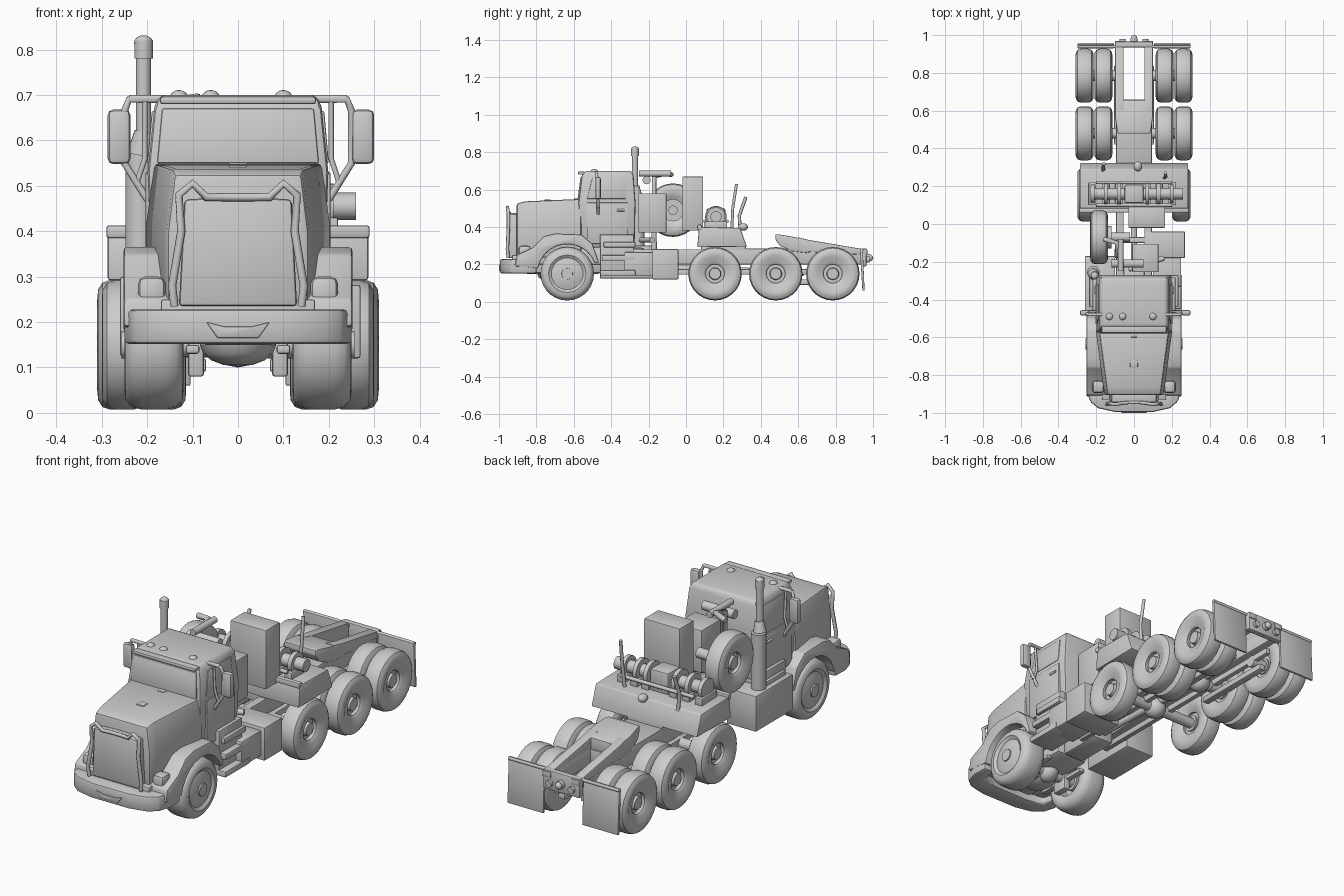
import bpy, bmesh, math
from mathutils import Vector

if "Cube" in bpy.data.objects:
    bpy.data.objects.remove(bpy.data.objects["Cube"])


def finish(name, bm, bevel=0, angle=35):
    bmesh.ops.recalc_face_normals(bm, faces=bm.faces)
    if bevel:
        bmesh.ops.bevel(bm, geom=[e for e in bm.edges if e.calc_face_angle(0) > 0.5], offset=bevel,
                        segments=2, profile=0.5, affect='EDGES', clamp_overlap=True)
    me = bpy.data.meshes.new(name)
    bm.to_mesh(me)
    bm.free()
    me.shade_smooth()
    me.set_sharp_from_angle(angle=math.radians(angle))
    ob = bpy.data.objects.new(name, me)
    bpy.context.collection.objects.link(ob)
    return ob


def loft(name, rings, bevel=0, closed=False):
    bm = bmesh.new()
    vs = [[bm.verts.new(p) for p in r] for r in rings]
    n = len(vs[0])
    for i in range(len(vs) - (0 if closed else 1)):
        a, b = vs[i], vs[(i + 1) % len(vs)]
        for j in range(n):
            bm.faces.new((a[j], a[(j + 1) % n], b[(j + 1) % n], b[j]))
    if not closed:
        bm.faces.new(vs[0])
        bm.faces.new(vs[-1])
    return finish(name, bm, bevel)


def prism(name, pts, axis, a, b, bevel=0):
    put = {'x': lambda p, t: (t, p[0], p[1]), 'y': lambda p, t: (p[0], t, p[1]),
           'z': lambda p, t: (p[0], p[1], t)}[axis]
    return loft(name, [[put(p, t) for p in pts] for t in (a, b)], bevel)


def box(name, x0, x1, y0, y1, z0, z1, bevel=0.006):
    return prism(name, [(x0, y0), (x1, y0), (x1, y1), (x0, y1)], 'z', z0, z1, bevel)


def rod(name, p, q, r, r2=None, n=14):
    p, q = Vector(p), Vector(q)
    bm = bmesh.new()
    bmesh.ops.create_cone(bm, cap_ends=True, segments=n, radius1=r, radius2=r2 or r, depth=(q - p).length)
    rot = (q - p).to_track_quat('Z', 'Y')
    for v in bm.verts:
        v.co = rot @ v.co + (p + q) / 2
    return finish(name, bm)


def ball(name, c, r, sc=(1, 1, 1)):
    bm = bmesh.new()
    bmesh.ops.create_uvsphere(bm, u_segments=16, v_segments=8, radius=r)
    for v in bm.verts:
        v.co = Vector(c) + Vector(a * b for a, b in zip(v.co, sc))
    return finish(name, bm)


def pipe(name, pts, r):
    cu = bpy.data.curves.new(name, 'CURVE')
    cu.dimensions, cu.bevel_depth, cu.bevel_resolution, cu.use_fill_caps = '3D', r, 2, True
    sp = cu.splines.new('POLY')
    sp.points.add(len(pts) - 1)
    for s, p in zip(sp.points, pts):
        s.co = (*p, 1)
    bpy.context.collection.objects.link(bpy.data.objects.new(name, cu))


def wheel(name, x, y, z, w, s, front=False):
    prof = [(.42, .085), (.5, .1), (.48, .122), (.38, .137), (.2, .143), (-.2, .143), (-.38, .137), (-.48, .122),
            (-.5, .1), (-.42, .075)]
    prof += [(-.1, .07), (-.1, .008), (.5, .008), (.5, .05), (.44, .075)] if front else \
            [(-.3, .055), (.3, .05), (.4, .062)]
    N = 28
    loft(name, [[(x + s * t * w, y + r * math.cos(2 * math.pi * i / N), z + r * math.sin(2 * math.pi * i / N))
                 for t, r in prof] for i in range(N)], closed=True)
    end = .55 if front else .3
    rod(name + "_hub", (x - s * w * .3, y, z), (x + s * w * end, y, z), .04, .03)
    if not front:
        rod(name + "_disc", (x - s * w * .2, y, z), (x + s * w * .1, y, z), .058)


def rect(x, y0, y1, z):
    return [(-x, y0, z), (x, y0, z), (x, y1, z), (-x, y1, z)]


AX = (0.155, 0.48, 0.785)
# Wheels, fenders, rails and everything that repeats on both sides
for s, side in ((1, "right"), (-1, "left")):
    wheel(f"front_wheel_{side}", s * .185, -.635, .15, .13, s, True)
    wheel(f"lift_wheel_{side}", s * .25, AX[0], .15, .1, s)
    for i, y in enumerate(AX[1:]):
        wheel(f"outer_rear_wheel_{i}_{side}", s * .262, y, .15, .096, s)
        wheel(f"inner_rear_wheel_{i}_{side}", s * .162, y, .15, .096, s)
        rod(f"rear_axle_{i}_{side}", (s * .06, y, .15), (s * .24, y, .15), .028)
    arc = [(-.635 + .158 * math.cos(math.radians(a)), .15 + .158 * math.sin(math.radians(a)))
           for a in range(20, 171, 15)]
    prism(f"front_fender_{side}", [(-.915, .19), (-.905, .25), (-.82, .29), (-.76, .35), (-.7, .365), (-.56, .36),
          (-.5, .31), (-.465, .21)] + arc, 'x', s * .14, s * .252, .008)
    box(f"frame_rail_{side}", s * .055, s * .095, -.9, .96, .2, .28, .004)
    box(f"lower_rail_{side}", s * .06, s * .085, -.3, .9, .145, .175, .004)
    prism(f"rear_ramp_{side}", [(.6, .27), (.6, .345), (.66, .33), (.97, .278), (.97, .25)],
          'x', s * .055, s * .1, .004)
    prism(f"mud_flap_{side}", [(.93, .28), (.945, .285), (.955, .06), (.943, .06)], 'x', s * .105, s * .3, .003)
    rod(f"flap_bar_{side}", (s * .05, .94, .275), (s * .3, .94, .275), .009)
    box(f"spring_{side}", s * .085, s * .115, -.78, -.5, .13, .15)
    box(f"spring_hanger_{side}", s * .075, s * .11, -.68, -.6, .08, .2)
    box(f"rear_spring_{side}", s * .07, s * .105, .42, .84, .09, .12)
    # Mirrors and their brackets
    m = .275 if s > 0 else .262
    box(f"mirror_{side}", s * (m - .025), s * (m + .025), -.485, -.455, .548, .668, .012)
    pipe(f"mirror_bracket_{side}", [(s * .16, -.48, .69), (s * .24, -.48, .69), (s * .25, -.475, .665),
                                    (s * .25, -.47, .55), (s * .2, -.47, .47)], .008)
    pipe(f"mirror_stay_{side}", [(s * .205, -.48, .69), (s * .205, -.47, .56), (s * .225, -.47, .5)], .006)
    # Doors, windows and side trim of the cab
    prism(f"door_{side}", [(-.53, .31), (-.31, .31), (-.31, .53), (-.53, .53)], 'x', s * .18, s * .204, .004)
    loft(f"side_window_{side}", [[(s * x, -.53, .55), (s * x, -.32, .55), (s * (x - .01), -.32, .665),
                                 (s * (x - .01), -.5, .665)] for x in (.17, .2)], .004)
    rod(f"door_handle_{side}", (s * .206, -.37, .49), (s * .206, -.33, .49), .006)
    # Steps
    for k, (z, d) in enumerate(((.14, .255), (.22, .25), (.29, .235))):
        box(f"step_{k}_{side}", s * .12, s * d, -.46 + k * .01, -.27, z, z + .03)
    box(f"step_support_{side}", s * .12, s * .22, -.46, -.28, .15, .36)
    box(f"headlight_{side}", s * .16, s * .22, -.895, -.83, .23, .3, .015)
    # Grille guard uprights
    pipe(f"grille_guard_{side}", [(s * .03, -.945, .475), (s * .07, -.95, .475), (s * .1, -.955, .505),
         (s * .13, -.95, .48), (s * .125, -.95, .4), (s * .145, -.955, .28), (s * .14, -.95, .235)], .009)

# Hood, grille and bumper
loft("hood", [[(-w1, y, z0), (w1, y, z0), (w1, y, z0 + .17), (w2, y, z1), (-w2, y, z1), (-w1, y, z0 + .17)]
     for y, w1, w2, z0, z1 in ((-.905, .155, .14, .23, .525), (-.86, .163, .146, .23, .537),
                               (-.56, .203, .185, .25, .55))], .01)
prism("grille", [(-.13, .235), (.13, .235), (.118, .47), (.03, .475), (-.03, .475), (-.118, .47)],
      'y', -.945, -.89, .008)
pipe("guard_top_bar", [(-.03, -.945, .475), (.03, -.945, .475)], .009)
box("hood_ornament_base", -.02, .02, -.76, -.72, .53, .546, .004)
out = [(.248, -.8), (.25, -.88), (.232, -.94), (.19, -.975), (.1, -.995)]
inn = [(.1, -.9), (.18, -.88), (.19, -.8)]
prism("front_bumper", out + [(-x, y) for x, y in out[::-1]] + [(-x, y) for x, y in inn[::-1]] + inn,
      'z', .152, .228, .01)
prism("bumper_centre", [(-.07, .2), (-.045, .165), (.045, .165), (.07, .2), (.03, .19), (-.03, .19)],
      'y', -1.0, -.95, .003)
box("front_floor", -.17, .17, -.93, -.8, .19, .25)

# Cab
loft("cab", [rect(.19, -.56, -.275, .29), rect(.199, -.575, -.27, .53), rect(.184, -.558, -.28, .675),
             rect(.172, -.54, -.29, .7)], .012)
loft("windscreen", [[(-.178, y, .55), (.178, y, .55), (.167, y + .017, .67), (-.167, y + .017, .67)]
                    for y in (-.58, -.55)], .004)
box("sun_visor", -.172, .172, -.577, -.54, .68, .697)
rod("roof_bar", (-.24, -.48, .692), (.24, -.48, .692), .008)
for x in (-.13, -.06, .1):
    ball("roof_light", (x, -.49, .695), .02, (1, 1, .8))
box("wiper_base", -.02, .02, -.6, -.57, .54, .552, .004)

# Exhaust stack
rod("exhaust_muffler", (-.215, -.255, .29), (-.215, -.255, .57), .034)
rod("exhaust_neck", (-.215, -.265, .57), (-.208, -.27, .62), .03, .02)
rod("exhaust_pipe", (-.208, -.273, .6), (-.208, -.273, .79), .017)
rod("exhaust_tip", (-.208, -.273, .78), (-.208, -.273, .82), .021)
ball("exhaust_cap", (-.208, -.273, .815), .021, (1, 1, .8))

# Boxes, tanks and spare wheel behind the cab
box("rear_cabinet", -.03, .165, -.02, .092, .38, .67)
box("cab_back_box", -.01, .13, -.255, -.105, .37, .58)
box("right_tank", .06, .27, -.18, -.04, .12, .282)
box("right_tool_box", .1, .25, -.33, -.17, .14, .265)
box("left_tank", -.26, -.1, -.46, -.17, .125, .3)
wheel("spare_wheel", -.185, -.07, .49, .095, -1)
rod("spare_shaft", (-.19, -.07, .49), (-.02, -.07, .49), .025)
rod("spare_flange", (-.14, -.07, .49), (-.12, -.07, .49), .06)
pipe("carrier_hoist", [(-.09, -.17, .27), (-.09, -.17, .67), (-.09, -.1, .69), (-.16, -.08, .68)], .014)
rod("hoist_arm", (-.07, -.25, .685), (-.07, -.08, .685), .016)
rod("hoist_cross_arm", (-.12, -.21, .65), (.05, -.21, .65), .022)
rod("air_pipe", (-.03, -.24, .33), (.16, -.18, .33), .014)

# Winch platform
prism("winch_platform", [(.06, .292), (.325, .295), (.29, .395), (.07, .4)], 'x', -.287, .287, .006)
box("platform_rim", -.29, .29, .06, .085, .385, .413)
box("platform_base", -.095, .095, .08, .32, .25, .31)
rod("winch_drum", (-.22, .16, .455), (.21, .16, .455), .03, n=20)
for x, r in ((-.22, .05), (-.15, .055), (-.08, .058), (.07, .058), (.13, .055), (.2, .05)):
    rod("winch_flange", (x - .01, .16, .455), (x + .01, .16, .455), r, n=20)
    box("winch_foot", x - .02, x + .02, .1, .22, .39, .43, .004)
rod("winch_motor", (.2, .16, .455), (.26, .16, .455), .03)
box("winch_housing", -.05, .05, .11, .21, .39, .5, .01)
for y in (.1, .22):
    rod("winch_tie_bar", (-.2, y, .43), (.2, y, .43), .009)
pipe("tall_post", [(.16, .245, .39), (.17, .25, .5), (.165, .27, .63)], .008)
pipe("short_post", [(-.16, .29, .38), (-.165, .285, .46), (-.16, .32, .56)], .009)
ball("guide_roller", (.02, .305, .4), .022, (1, 1.2, .9))

# Rear deck and coupling
loft("ramp_plate", [[(-w, y, b), (w, y, b), (w, y, t), (-w, y, t)] for y, w, b, t in
                    ((.478, .085, .335, .36), (.5, .09, .3, .36), (.57, .1, .27, .348), (.655, .1, .26, .33))], .004)
box("rear_deck", -.095, .095, .31, .65, .255, .285)
box("rear_crossmember", -.1, .1, .935, .965, .19, .285)
rod("tow_coupling", (0, .95, .235), (0, .985, .235), .02)
ball("tow_hook", (0, .982, .235), .018)
for x in (-.06, .06):
    rod("rear_buffer", (x, .95, .225), (x, .98, .225), .016)

# Axles, driveline and underside
for i, y in enumerate((-.635,) + AX[:2]):
    rod(f"axle_{i}", (-.24, y, .15), (.24, y, .15), .026)
    ball(f"axle_casing_{i}", (0, y, .15), .05, (1, 1.1, 1))
rod("driveshaft", (0, -.4, .19), (0, .63, .155), .017)
box("engine", -.09, .09, -.87, -.45, .15, .3, .02)
ball("oil_sump", (0, -.7, .15), .06, (1.4, 1.6, .8))
box("gearbox", -.06, .06, -.45, -.22, .14, .29, .02)
for y in (-.1, .32, .63):
    box("crossmember", -.09, .09, y, y + .03, .2, .275, .004)
